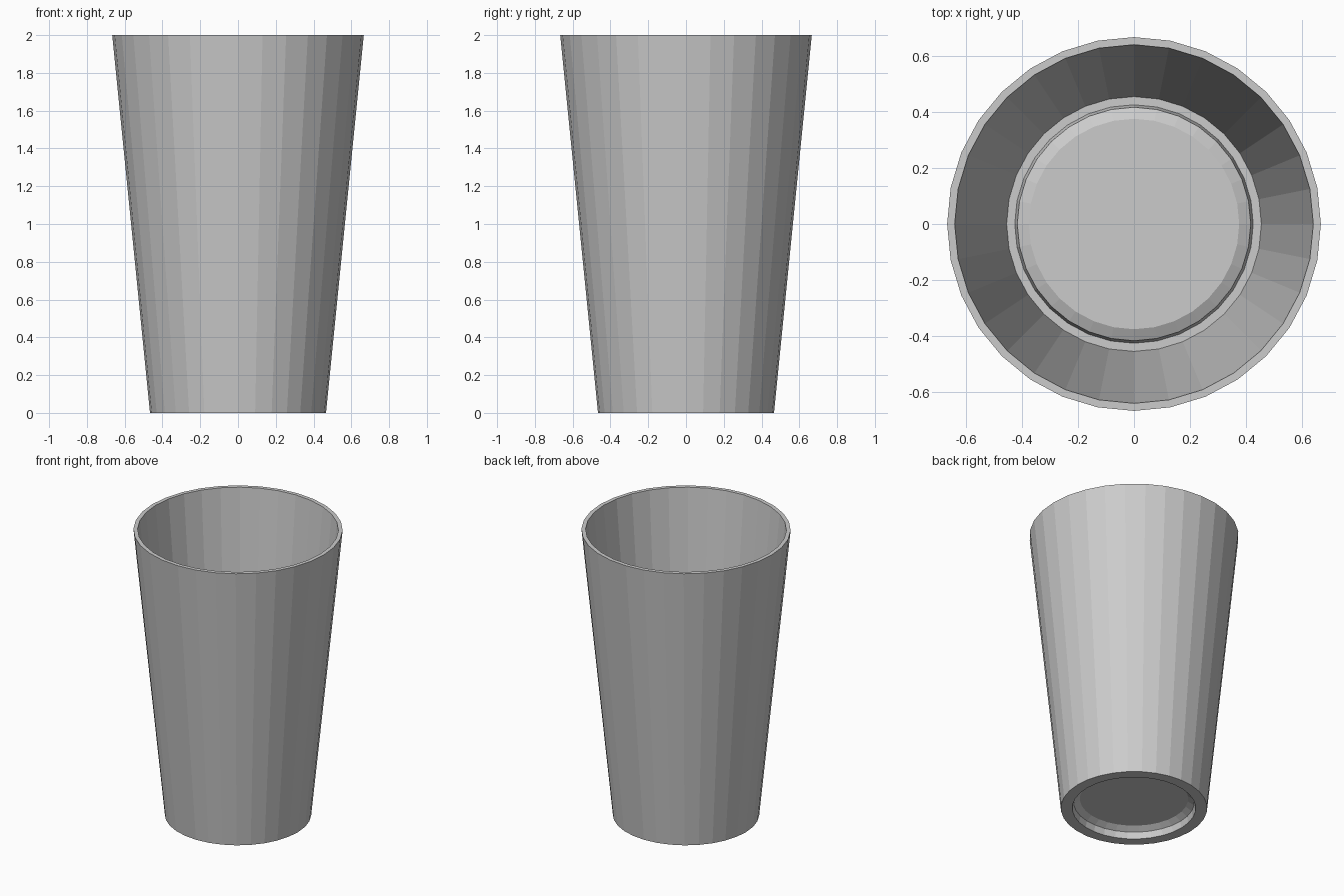
import bpy, bmesh, math

if "Cube" in bpy.data.objects:
    bpy.data.objects.remove(bpy.data.objects["Cube"])

SIDES = 32

# Closed wall section (radius, height): underside centre -> outside -> rim -> inside floor
PROFILE = [
    (0.345, 0.070),   # recessed underside
    (0.385, 0.045),
    (0.393, 0.000),   # foot ring
    (0.466, 0.000),
    (0.666, 2.000),   # rim
    (0.639, 2.000),
    (0.454, 0.025),   # inside floor
    (0.425, 0.025),
    (0.416, 0.075),   # raised middle of the floor
    (0.375, 0.095),
]


def lathe(name, profile, sides):
    bm = bmesh.new()
    rings = []
    for r, z in profile:
        rings.append([bm.verts.new((r * math.cos(2 * math.pi * i / sides),
                                    r * math.sin(2 * math.pi * i / sides), z))
                      for i in range(sides)])
    for a, b in zip(rings, rings[1:]):
        for i in range(sides):
            j = (i + 1) % sides
            bm.faces.new((a[i], a[j], b[j], b[i]))
    # caps: underside and inside floor
    bm.faces.new(rings[0][::-1])
    bm.faces.new(rings[-1])
    bmesh.ops.recalc_face_normals(bm, faces=bm.faces)
    mesh = bpy.data.meshes.new(name)
    bm.to_mesh(mesh)
    bm.free()
    obj = bpy.data.objects.new(name, mesh)
    bpy.context.collection.objects.link(obj)
    return obj


# Tapered drinking glass, flat faceted
lathe("tumbler_glass", PROFILE, SIDES)
